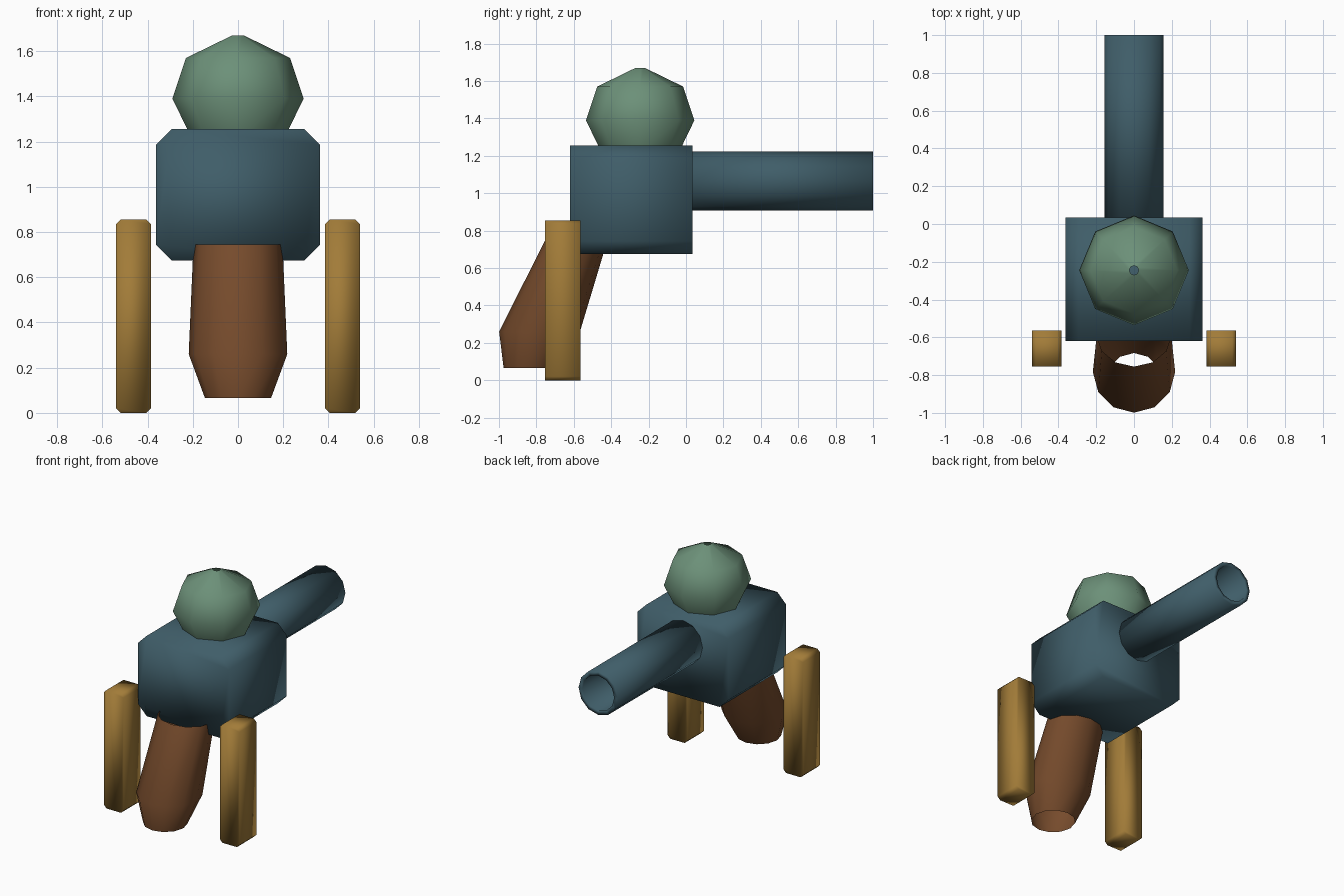
import bpy
from math import cos, sin, tau

if "Cube" in bpy.data.objects:
    bpy.data.objects.remove(bpy.data.objects["Cube"])


def material(name, rgb):
    m = bpy.data.materials.new(name)
    m.diffuse_color = (*rgb, 1)
    m.use_nodes = True
    m.node_tree.nodes["Principled BSDF"].inputs["Base Color"].default_value = m.diffuse_color
    return m


BLUE = material("blue", (0.05, 0.11, 0.14))
GREEN = material("green", (0.15, 0.28, 0.19))
BROWN = material("brown", (0.18, 0.07, 0.025))
GOLD = material("gold", (0.36, 0.20, 0.04))


def make(name, verts, faces, mat):
    me = bpy.data.meshes.new(name)
    me.from_pydata(verts, [], faces)
    me.shade_smooth()
    me.materials.append(mat)
    ob = bpy.data.objects.new(name, me)
    bpy.context.collection.objects.link(ob)
    return ob


def loft(name, rings, mat, caps=False, closed=False):
    """Skin a list of equally sized point rings."""
    n, k = len(rings[0]), len(rings)
    faces = [(r * n + i, r * n + (i + 1) % n,
              (r + 1) % k * n + (i + 1) % n, (r + 1) % k * n + i)
             for r in range(k if closed else k - 1) for i in range(n)]
    if caps:
        faces += [tuple(reversed(range(n))), tuple(range((k - 1) * n, k * n))]
    return make(name, [p for ring in rings for p in ring], faces, mat)


def flat_ring(n, z, rx, ry, cy):
    return [(rx * cos(tau * i / n), cy + ry * sin(tau * i / n), z) for i in range(n)]


def upright_ring(n, y, r, cz):
    return [(r * cos(tau * i / n), y, cz - r * sin(tau * i / n)) for i in range(n)]


def chamfered_block(name, cx, half, z0, z1, y0, y1, c, mat):
    """Cut-corner rectangle in front view, extruded along y."""
    prof = [(-half + c, z1), (half - c, z1), (half, z1 - c), (half, z0 + c),
            (half - c, z0), (-half + c, z0), (-half, z0 + c), (-half, z1 - c)]
    return loft(name, [[(cx + x, y, z) for x, z in prof] for y in (y0, y1)], mat, caps=True)


# Main body block
chamfered_block("body", 0, 0.363, 0.675, 1.255, -0.62, 0.035, 0.069, BLUE)

# Hollow rear barrel
loft("barrel", [upright_ring(12, y, r, 1.065) for y, r in
                ((0.03, 0.157), (1.0, 0.157), (1.0, 0.127), (0.03, 0.127))],
     BLUE, closed=True)

# Faceted dome, open at the tip and where it meets the body
loft("dome", [flat_ring(8, z, r, r, -0.245) for z, r in
              ((1.215, 0.205), (1.39, 0.29), (1.57, 0.23), (1.67, 0.025))], GREEN)

# Leaning open tube below the body
loft("lower_tube", [flat_ring(12, z, rx, ry, cy) for z, rx, ry, cy in
                    ((0.065, 0.146, 0.146, -0.829), (0.26, 0.218, 0.216, -0.783),
                     (0.745, 0.197, 0.167, -0.588))], BROWN)

# Side legs
for side, sx in (("left", -1), ("right", 1)):
    chamfered_block(side + "_leg", sx * 0.4625, 0.0775, 0, 0.855, -0.755, -0.563, 0.02, GOLD)
